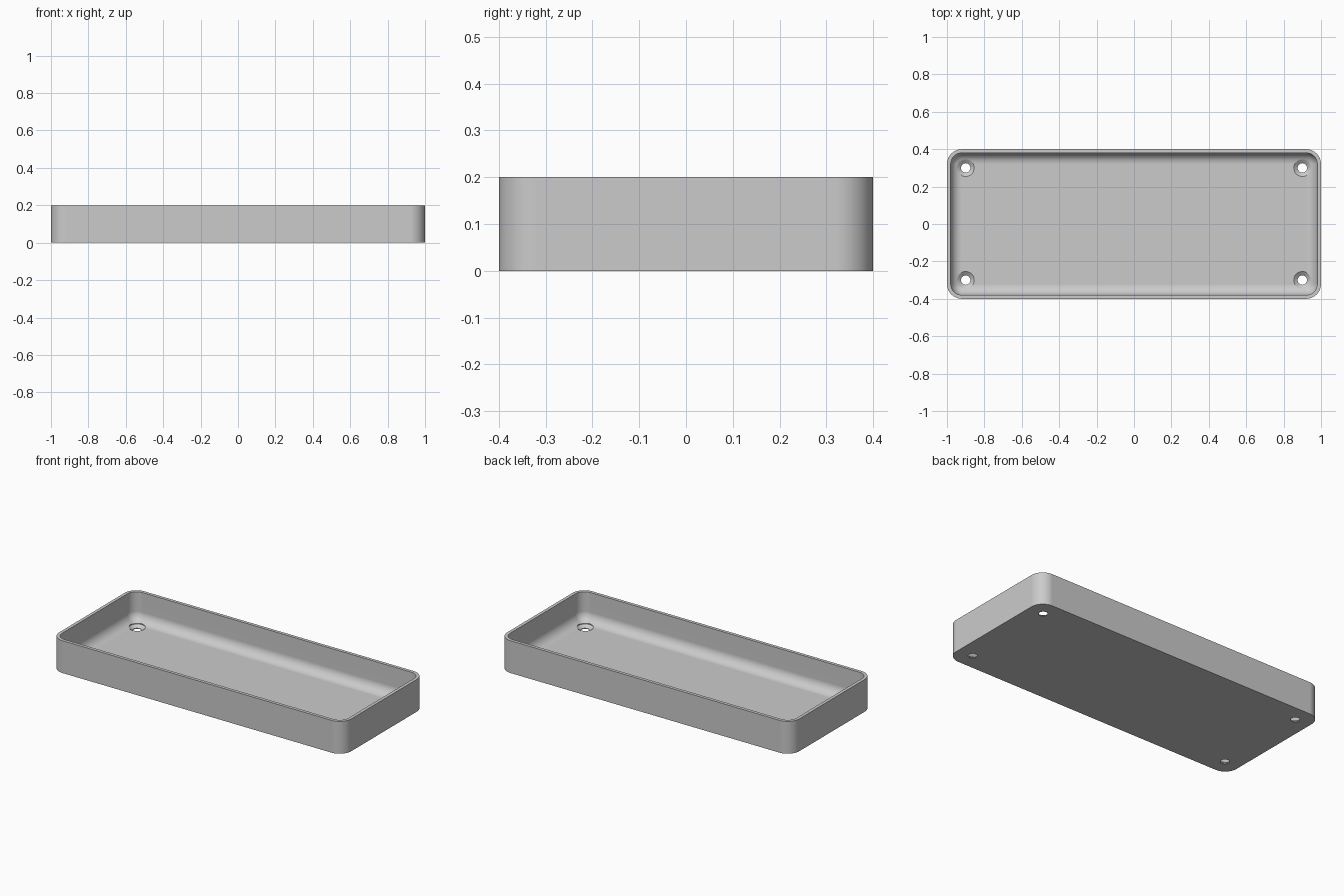
import bpy, bmesh
from math import sin, cos, pi, radians

cube = bpy.data.objects.get("Cube")
if cube:
    bpy.data.objects.remove(cube, do_unlink=True)

LENGTH, WIDTH, HEIGHT = 2.0, 0.8, 0.2
WALL, FLOOR, CORNER, FILLET = 0.02, 0.02, 0.08, 0.06
ARC, BEND = 12, 10

grey = bpy.data.materials.new("light grey")
grey.use_nodes = True
grey.diffuse_color = (0.6, 0.6, 0.6, 1)
grey.node_tree.nodes["Principled BSDF"].inputs["Base Color"].default_value = (0.6, 0.6, 0.6, 1)


def new_object(name, bm):
    bmesh.ops.recalc_face_normals(bm, faces=bm.faces)
    mesh = bpy.data.meshes.new(name)
    bm.to_mesh(mesh)
    bm.free()
    mesh.materials.append(grey)
    obj = bpy.data.objects.new(name, mesh)
    bpy.context.collection.objects.link(obj)
    return obj


def skin(bm, rings):
    """Bridge successive closed rings of points and cap both ends."""
    loops = [[bm.verts.new(p) for p in ring] for ring in rings]
    for a, b in zip(loops, loops[1:]):
        for i in range(len(a)):
            j = (i + 1) % len(a)
            bm.faces.new((a[i], a[j], b[j], b[i]))
    bm.faces.new(loops[0])
    bm.faces.new(loops[-1])


def rounded_rectangle(inset, z):
    """Ring offset inward from the outer wall; corners keep their centres."""
    r = max(CORNER - inset, 0.002)
    cx, cy = LENGTH / 2 - inset - r, WIDTH / 2 - inset - r
    ring = []
    for q, (sx, sy) in enumerate([(1, 1), (-1, 1), (-1, -1), (1, -1)]):
        for k in range(ARC + 1):
            a = (q + k / ARC) * pi / 2
            ring.append((sx * cx + r * cos(a), sy * cy + r * sin(a), z))
    return ring


# Tray shell: outer wall, flat rim, inner wall and rounded floor edge
section = [(0, 0), (0, HEIGHT), (WALL, HEIGHT)]
for k in range(BEND + 1):
    a = k / BEND * pi / 2
    section.append((WALL + FILLET * (1 - cos(a)), FLOOR + FILLET * (1 - sin(a))))
bm = bmesh.new()
skin(bm, [rounded_rectangle(inset, z) for inset, z in section])
tray = new_object("tray", bm)

# Countersunk screw holes near the four corners
hole_profile = [(0.025, -0.02), (0.025, 0.004), (0.046, FLOOR), (0.046, 0.1)]
bm = bmesh.new()
for x in (-0.9, 0.9):
    for y in (-0.3, 0.3):
        skin(bm, [[(x + r * cos(2 * pi * i / 32), y + r * sin(2 * pi * i / 32), z)
                   for i in range(32)] for r, z in hole_profile])
cutter = new_object("screw_hole_cutter", bm)
cutter.hide_render = True

bpy.ops.object.select_all(action='DESELECT')
bpy.context.view_layer.objects.active = tray
tray.select_set(True)
cut = tray.modifiers.new("screw holes", 'BOOLEAN')
cut.operation = 'DIFFERENCE'
cut.solver = 'EXACT'
cut.object = cutter
bpy.ops.object.modifier_apply(modifier=cut.name)
bpy.data.objects.remove(cutter, do_unlink=True)

# Smooth curves, with large faces kept flat
bpy.ops.object.shade_smooth_by_angle(angle=radians(30))
weighted = tray.modifiers.new("flat faces", 'WEIGHTED_NORMAL')
weighted.keep_sharp = True
